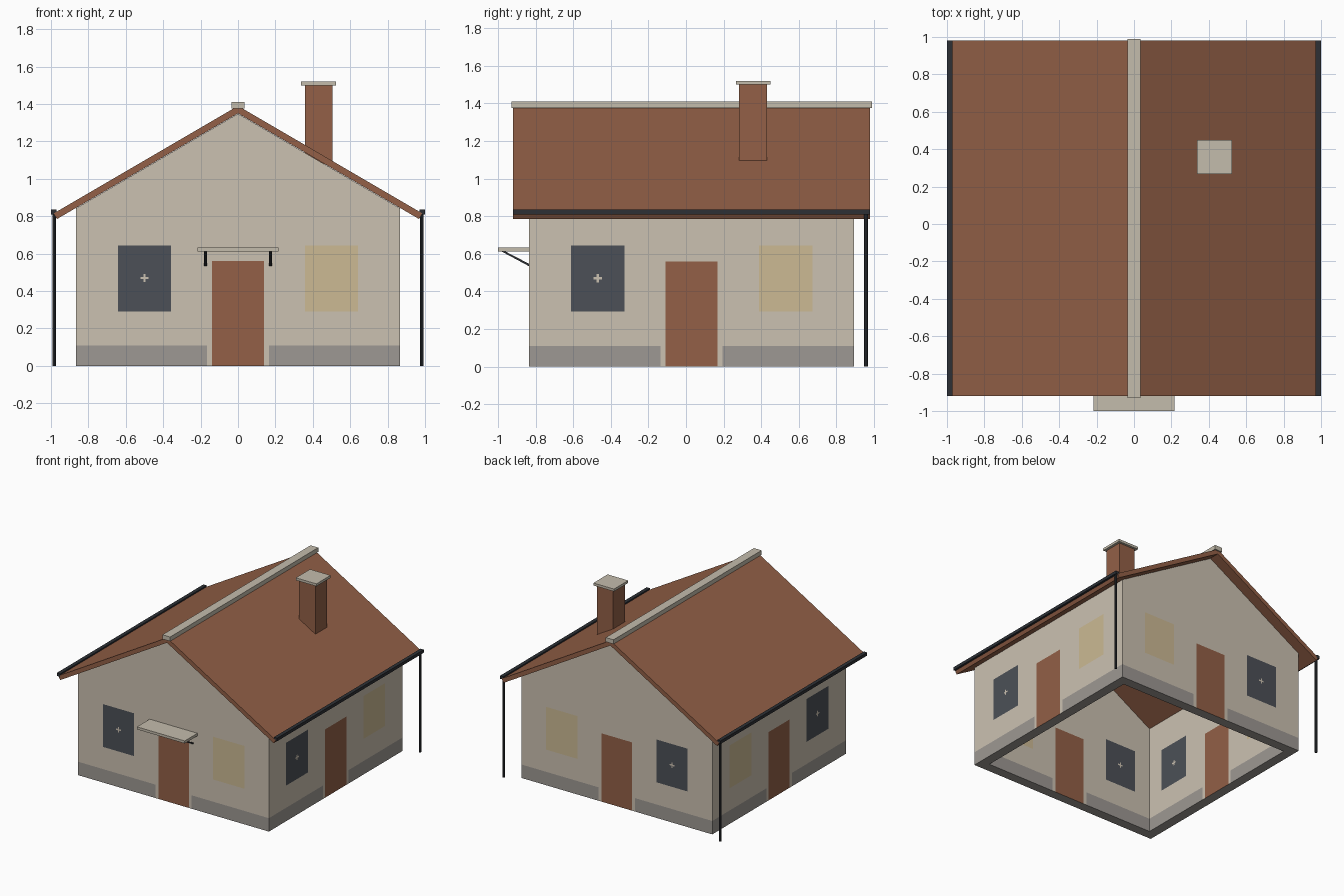
import bpy, bmesh, math
from mathutils import Vector

if "Cube" in bpy.data.objects:
    bpy.data.objects.remove(bpy.data.objects["Cube"])


def material(name, rgb):
    lin = [((c / 255 + 0.055) / 1.055) ** 2.4 for c in rgb]
    m = bpy.data.materials.new(name)
    m.diffuse_color = (*lin, 1)
    m.use_nodes = True
    m.node_tree.nodes["Principled BSDF"].inputs["Base Color"].default_value = m.diffuse_color
    return m


PLASTER = material("plaster", (203, 193, 177))
BRICK = material("red brown", (147, 96, 71))
GLASS = material("dark glass", (76, 80, 87))
LIT = material("lit window", (204, 186, 148))
PLINTH = material("plinth grey", (157, 152, 147))
METAL = material("dark metal", (45, 48, 53))
STONE = material("pale stone", (196, 188, 172))


def finish(name, bm, *mats):
    bmesh.ops.recalc_face_normals(bm, faces=bm.faces[:])
    me = bpy.data.meshes.new(name)
    bm.to_mesh(me)
    bm.free()
    for m in mats:
        me.materials.append(m)
    ob = bpy.data.objects.new(name, me)
    bpy.context.collection.objects.link(ob)
    return ob


def prism(name, profile, place, a, b, mat):
    """Extrude a 2D profile from a to b; place(u, v, w) gives the 3D point."""
    bm = bmesh.new()
    ends = [[bm.verts.new(place(u, v, w)) for u, v in profile] for w in (a, b)]
    for ring in ends:
        bm.faces.new(ring)
    n = len(profile)
    for i in range(n):
        j = (i + 1) % n
        bm.faces.new((ends[0][i], ends[0][j], ends[1][j], ends[1][i]))
    return finish(name, bm, mat)


def along_y(u, v, w):
    return (u, w, v)


def along_x(u, v, w):
    return (w, u, v)


def along_z(u, v, w):
    return (u, v, w)


def box(name, x, y, z, mat):
    rect = [(x[0], y[0]), (x[1], y[0]), (x[1], y[1]), (x[0], y[1])]
    return prism(name, rect, along_z, z[0], z[1], mat)


# Hollow gabled walls, open at the floor
HALF, THICK, MID, APEX, SLOPE = 0.865, 0.08, 0.03, 1.348, 0.584
bm = bmesh.new()


def shell(h):
    eave = APEX - h * SLOPE
    low = [bm.verts.new((sx * h, MID + sy * h, 0))
           for sx, sy in ((-1, -1), (1, -1), (1, 1), (-1, 1))]
    top = [bm.verts.new((sx * h, MID + sy * h, eave if sx else APEX))
           for sx, sy in ((-1, -1), (0, -1), (1, -1), (1, 1), (0, 1), (-1, 1))]
    bm.faces.new((low[0], low[1], top[2], top[1], top[0]))
    bm.faces.new((low[2], low[3], top[5], top[4], top[3]))
    bm.faces.new((low[1], low[2], top[3], top[2]))
    bm.faces.new((low[3], low[0], top[0], top[5]))
    return low, top


for outer, inner in zip(shell(HALF), shell(HALF - THICK)):
    for i in range(len(outer)):
        j = (i + 1) % len(outer)
        bm.faces.new((outer[i], outer[j], inner[j], inner[i]))

# Cut the walls along the edges of doors, windows and plinth
DOOR, FRAME, WIN0, WIN1 = 0.138, 0.165, 0.358, 0.642
side = [s * v for v in (DOOR, FRAME, WIN0, WIN1) for s in (-1, 1)]
side += [-0.5 + d for d in (-0.022, -0.006, 0.006, 0.022)]
heights = (0.11, 0.292, 0.448, 0.464, 0.476, 0.492, 0.56, 0.643)
cuts = [((u, 0, 0), (1, 0, 0)) for u in side]
cuts += [((0, MID + u, 0), (0, 1, 0)) for u in side]
cuts += [((0, 0, z), (0, 0, 1)) for z in heights]
for co, no in cuts:
    bmesh.ops.bisect_plane(bm, geom=bm.verts[:] + bm.edges[:] + bm.faces[:],
                           plane_co=Vector(co), plane_no=Vector(no), dist=1e-5)

# Colour the wall cells: 0 plaster, 1 door, 2 dark, 3 lit, 4 plinth
bm.normal_update()
for f in bm.faces:
    c, n = f.calc_center_median(), f.normal
    if abs(n.z) > 0.5:
        f.material_index = 4 if c.z < 0.01 else 0
        continue
    u = c.x if abs(n.y) > 0.5 else c.y - MID
    a, b = abs(u + 0.5), abs(c.z - 0.47)
    if abs(u) < DOOR and c.z < 0.56:
        f.material_index = 1
    elif WIN0 < abs(u) < WIN1 and 0.292 < c.z < 0.643:
        cross = max(a, b) < 0.022 and min(a, b) < 0.006
        f.material_index = 3 if u > 0 else (0 if cross else 2)
    elif abs(u) > FRAME and c.z < 0.11:
        f.material_index = 4
finish("walls", bm, PLASTER, BRICK, GLASS, LIT, PLINTH)

# Roof slab and ridge cap
Y0, Y1 = -0.92, 0.98
prism("roof", [(0, 1.35), (0.968, 0.785), (0.986, 0.815), (0, 1.39),
               (-0.986, 0.815), (-0.968, 0.785)], along_y, Y0, Y1, BRICK)
box("ridge_cap", (-0.035, 0.035), (-0.93, 0.99), (1.375, 1.41), STONE)

# Chimney
box("chimney", (0.358, 0.505), (0.282, 0.432), (1.08, 1.50), BRICK)
box("chimney_cap", (0.338, 0.525), (0.266, 0.45), (1.50, 1.52), STONE)

# Canopy over the front door
box("canopy", (-0.217, 0.217), (-1.0, -0.83), (0.612, 0.633), STONE)

# Gutters, downpipes and canopy brackets on both sides
pipe = [(0.01 * math.cos(i * math.pi / 4), 0.01 * math.sin(i * math.pi / 4))
        for i in range(8)]
for s, label in ((-1, "left"), (1, "right")):
    box(label + "_gutter", (s * 0.97, s * 1.0), (Y0, Y1), (0.81, 0.835), METAL)
    prism(label + "_downpipe", [(s * 0.982 + x, 0.958 + y) for x, y in pipe],
          along_z, 0, 0.82, METAL)
    prism(label + "_bracket", [(-0.985, 0.614), (-0.965, 0.614),
                               (-0.832, 0.545), (-0.832, 0.532)],
          along_x, s * 0.167, s * 0.182, METAL)
